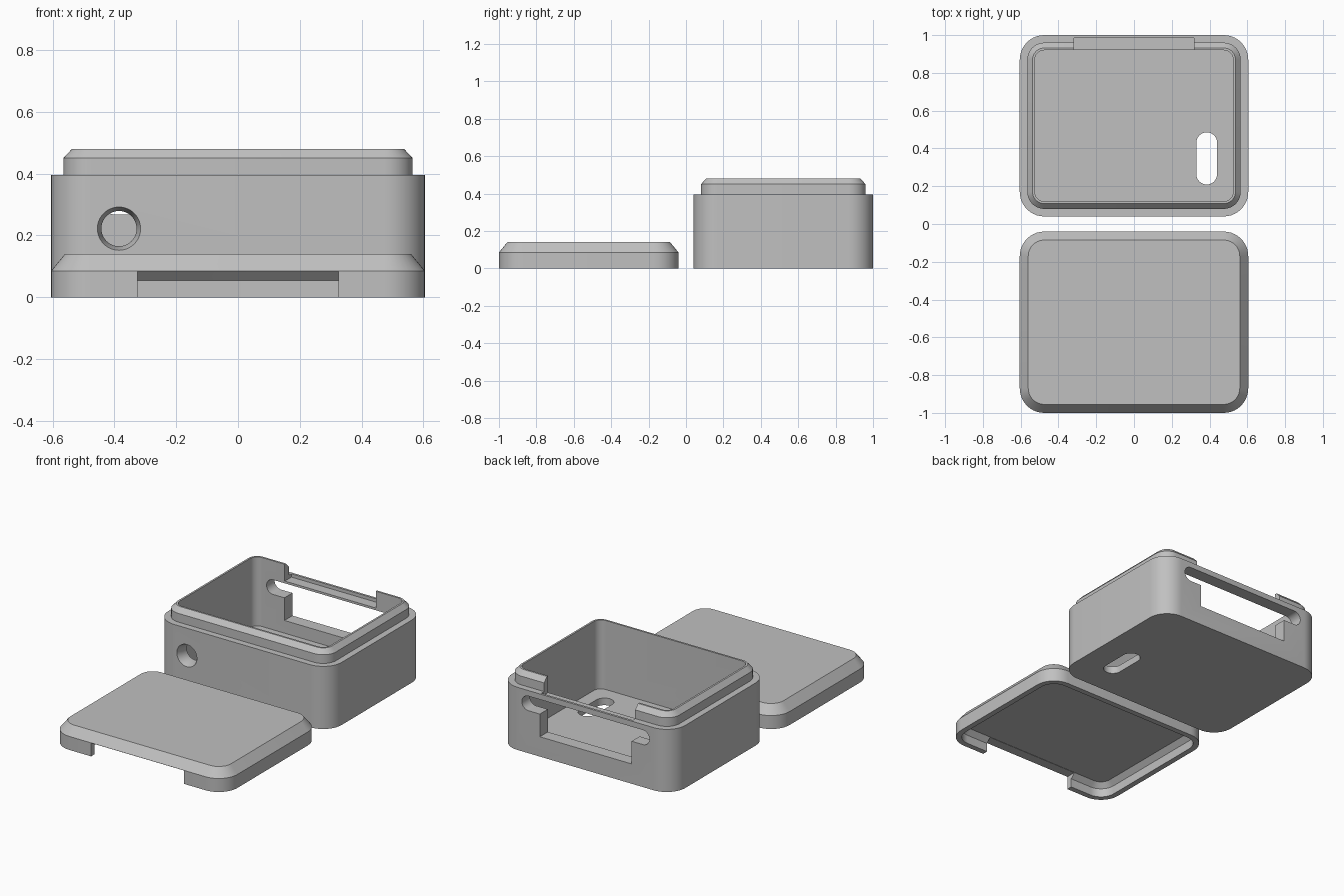
import bpy, bmesh, math
from mathutils import Matrix

if "Cube" in bpy.data.objects:
    bpy.data.objects.remove(bpy.data.objects["Cube"])

grey = bpy.data.materials.new("light_grey")
grey.diffuse_color = (0.53, 0.53, 0.53, 1)
grey.use_nodes = True
grey.node_tree.nodes["Principled BSDF"].inputs["Base Color"].default_value = grey.diffuse_color
BOX_Y, LID_Y = 0.52, -0.52


def ring(hx, hy, r, n=10):
    """Rounded rectangle outline, counter-clockwise."""
    pts = []
    for k, (sx, sy) in enumerate([(1, 1), (-1, 1), (-1, -1), (1, -1)]):
        for i in range(n + 1):
            a = math.pi / 2 * (k + i / n)
            pts.append((sx * (hx - r) + r * math.cos(a),
                        sy * (hy - r) + r * math.sin(a)))
    return pts


def loft(name, layers, loc, upright=False):
    """Solid through stacked rounded rectangles (hx, hy, radius, z)."""
    bm = bmesh.new()
    rows = [[bm.verts.new((x, y, z)) for x, y in ring(hx, hy, r)]
            for hx, hy, r, z in layers]
    n = len(rows[0])
    for a, b in zip(rows, rows[1:]):
        for i in range(n):
            j = (i + 1) % n
            bm.faces.new((a[i], a[j], b[j], b[i]))
    bm.faces.new(rows[0][::-1])
    bm.faces.new(rows[-1])
    bmesh.ops.remove_doubles(bm, verts=bm.verts, dist=1e-5)
    if upright:  # local z becomes -y
        bmesh.ops.transform(bm, matrix=Matrix.Rotation(math.pi / 2, 4, 'X'), verts=bm.verts)
    bmesh.ops.recalc_face_normals(bm, faces=bm.faces)
    me = bpy.data.meshes.new(name)
    bm.to_mesh(me)
    bm.free()
    me.materials.append(grey)
    ob = bpy.data.objects.new(name, me)
    ob.location = loc
    bpy.context.collection.objects.link(ob)
    return ob


def block(name, lo, hi):
    """Axis-aligned cutter between two corners."""
    c = [(a + b) / 2 for a, b in zip(lo, hi)]
    bpy.ops.mesh.primitive_cube_add(size=1, location=c)
    ob = bpy.context.object
    ob.name = name
    ob.scale = [b - a for a, b in zip(lo, hi)]
    ob.data.materials.append(grey)
    return ob


def carve(target, cutters):
    """Subtract the cutters, then drop them and smooth the rounded corners."""
    bpy.context.view_layer.update()
    bpy.ops.object.select_all(action='DESELECT')
    bpy.context.view_layer.objects.active = target
    target.select_set(True)
    for c in cutters:
        c.hide_render = True
        m = target.modifiers.new("cut", 'BOOLEAN')
        m.operation, m.solver, m.object = 'DIFFERENCE', 'EXACT', c
        bpy.ops.object.modifier_apply(modifier=m.name)
        bpy.data.objects.remove(c)
    bpy.ops.object.shade_smooth_by_angle(angle=math.radians(20))


# Case body: outer wall, shoulder and chamfered lip
case = loft("case_body", [
    (0.605, 0.48, 0.13, 0), (0.605, 0.48, 0.13, 0.395),
    (0.565, 0.44, 0.09, 0.395), (0.565, 0.44, 0.09, 0.45),
    (0.537, 0.412, 0.062, 0.48)], (0, BOX_Y, 0))
carve(case, [
    # inner cavity
    loft("cavity", [(0.525, 0.40, 0.05, 0.045), (0.525, 0.40, 0.05, 0.6)], (0, BOX_Y, 0)),
    # floor slot
    loft("floor_slot", [(0.055, 0.138, 0.055, -0.1), (0.055, 0.138, 0.055, 0.1)],
         (0.385, 0.347, 0)),
    # round front hole with a tapered mouth
    loft("front_hole", [(0.057, 0.057, 0.057, -0.15), (0.057, 0.057, 0.057, 0),
                        (0.070, 0.070, 0.070, 0.04), (0.070, 0.070, 0.070, 0.08)],
         (-0.385, 0.08, 0.222), upright=True),
    # rear window and the wider round-ended slot above it
    block("rear_window", (-0.32, 0.88, 0.125), (0.32, 1.1, 0.32)),
    loft("rear_slot", [(0.445, 0.046, 0.046, -0.12), (0.445, 0.046, 0.046, 0.12)],
         (0, 1.0, 0.314), upright=True),
    # gap in the rear lip, leaving a thin bar
    block("lip_gap", (-0.318, 0.88, 0.374), (0.318, 0.986, 0.6)),
])

# Lid with chamfered top, hollowed to fit the lip
lid = loft("lid", [
    (0.605, 0.48, 0.13, 0), (0.605, 0.48, 0.13, 0.085),
    (0.56, 0.435, 0.085, 0.14)], (0, LID_Y, 0))
carve(lid, [
    loft("lid_recess", [(0.57, 0.445, 0.095, -0.1), (0.57, 0.445, 0.095, 0.055),
                        (0.54, 0.415, 0.065, 0.085)], (0, LID_Y, 0)),
    block("skirt_gap", (-0.325, -1.1, -0.1), (0.325, -0.93, 0.084)),
])
